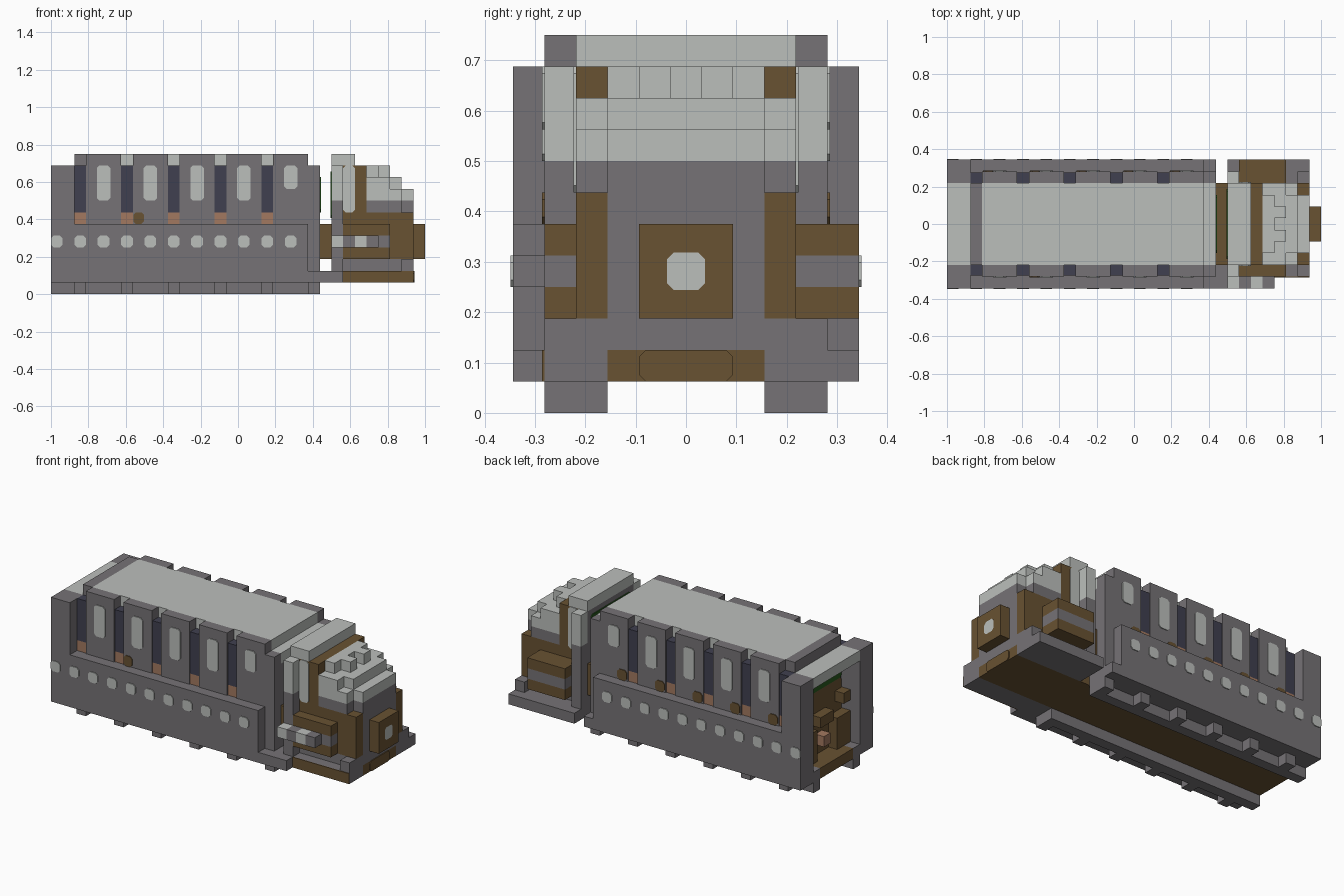
import bpy
from math import cos, sin, pi

if "Cube" in bpy.data.objects:
    bpy.data.objects.remove(bpy.data.objects["Cube"])

U = 1 / 16      # one block


def material(name, r, g, b):
    m = bpy.data.materials.new(name)
    m.use_nodes = True
    m.diffuse_color = (r, g, b, 1)
    m.node_tree.nodes["Principled BSDF"].inputs["Base Color"].default_value = (r, g, b, 1)
    return m


GREY = material("stone grey", .18, .17, .18)
LIGHT = material("light grey", .5, .52, .5)
BROWN = material("dark wood", .14, .084, .032)
DARK = material("slate blue", .051, .051, .08)
TAN = material("copper tan", .36, .19, .117)
GREEN = material("leaf green", .02, .1, .012)


def mesh(name, verts, faces, mat):
    me = bpy.data.meshes.new(name)
    me.from_pydata([[c * U for c in v] for v in verts], [], faces)
    me.materials.append(mat)
    ob = bpy.data.objects.new(name, me)
    bpy.context.collection.objects.link(ob)
    return ob


def box(name, mat, x, y, z):
    """Block from (low, high) pairs, in block units."""
    v = [(a, b, c) for a in x for b in y for c in z]
    f = [(0, 1, 3, 2), (4, 6, 7, 5), (0, 4, 5, 1), (2, 3, 7, 6), (0, 2, 6, 4), (1, 5, 7, 3)]
    return mesh(name, v, f, mat)


def pair(name, mat, x, y, z):
    """The same block on both sides."""
    box("left_" + name, mat, x, y, z)
    box("right_" + name, mat, x, (-y[1], -y[0]), z)


def plate(name, mat, centre, w, h, axis="y", side=1, t=.08):
    """Thin panel with cut corners, facing along an axis."""
    c = .22
    ring = [(w / 2, h / 2 - c), (w / 2 - c, h / 2), (c - w / 2, h / 2), (-w / 2, h / 2 - c)]
    ring += [(-a, -b) for a, b in ring]
    verts = []
    for d in (0, side * t):
        for a, b in ring:
            off = (a, d, b) if axis == "y" else (d, a, b)
            verts.append([p + q for p, q in zip(centre, off)])
    n = len(ring)
    faces = [tuple(range(n)), tuple(range(2 * n - 1, n - 1, -1))]
    faces += [(i, i + n, (i + 1) % n + n, (i + 1) % n) for i in range(n)]
    ob = mesh(name, verts, faces, mat)
    ob.data.validate()
    return ob


# Undercarriage
box("floor", BROWN, (-16, 15), (-2.5, 2.5), (1, 2))
pair("sill", GREY, (-16, 7), (2.5, 5.5), (1, 2))
pair("rail", GREY, (-16, 7), (2.5, 3.5), (0, 1))
for i in range(6):
    x = -14 + 4 * i
    pair("foot", GREY, (x, x + 1), (3.5, 4.5), (0, 1))

# Main body
box("body_core", GREY, (-14, 6), (-3.5, 3.5), (2, 11))
pair("lower_wall", GREY, (-14, 6), (3.5, 5.5), (2, 6))
pair("rear_post", GREY, (-16, -14), (4.5, 5.5), (2, 11))
pair("rear_inner_post", GREY, (-16, -14), (3.5, 4.5), (2, 11))
box("roof", LIGHT, (-13, 6), (-3.5, 3.5), (11, 12))
box("roof_rear_edge", GREY, (-14, -13), (-3.5, 3.5), (11, 12))
box("rear_roof", LIGHT, (-16, -14), (-3.5, 3.5), (10, 11))
pair("front_post", GREY, (6, 7), (3.5, 4.5), (2, 11))
box("front_wall", GREY, (6, 7), (-3.5, 3.5), (2, 10))
box("front_roof", LIGHT, (6, 7), (-3.5, 3.5), (10, 11))
plate("front_wall_foliage", GREEN, (7, 0, 8.5), 5, 3, "x", 1)

# Upper panels, slots and windows
for i in range(5):
    x = -14 + 4 * i
    end = x + 4
    pair("upper_panel", GREY, (x + 1, end), (3.5, 4.5), (6, 12))
    pair("slot", DARK, (x, x + 1), (3.5, 4.4), (7, 11))
    pair("slot_base", TAN, (x, x + 1), (3.5, 4.4), (6, 7))
    low = 9 if i == 4 else 8
    for s in (-1, 1):
        plate("window", LIGHT, (x + 2.5, 4.5 * s, (low + 11) / 2), 1.15, 11 - low, "y", s)
    plate("wood_patch", BROWN, (x + 1.6, 4.5, 6.5), 1, 1, "y", 1)
plate("wood_patch", BROWN, (-8.5, -4.5, 6.5), .9, 1, "y", -1)
for i in range(11):
    for s in (-1, 1):
        plate("rivet", LIGHT, (-15.5 + 2 * i, 5.5 * s, 4.5), 1, 1, "y", s)

# Rear alcove
plate("alcove_panel", BROWN, (-14, 0, 5), 7, 6, "x", -1)
plate("alcove_foliage", GREEN, (-14, 0, 9), 7, 2, "x", -1)
pair("alcove_bench", BROWN, (-15, -14.08), (1.5, 3.5), (2, 5))
box("alcove_table", BROWN, (-15, -14.08), (-1, 1), (5, 6))
box("alcove_box", TAN, (-15, -14.08), (-.5, .5), (3, 4))
pair("alcove_shelf", BROWN, (-15, -14.08), (2.5, 3.5), (6, 7))

# Coupling between body and cab
box("coupling", BROWN, (7, 8), (-3.5, 3.5), (3, 6))
box("step", GREY, (6.99, 9), (-5.5, -2.5), (1, 2))

# Cab base
box("left_footplate", GREY, (8, 15), (2.5, 5.5), (1, 2))
box("right_footplate", GREY, (9, 15), (-4.5, -2.5), (1, 2))
box("footplate_trim", BROWN, (9, 15), (-4.58, -4.5), (1, 2))
plate("front_trim", BROWN, (15, 0, 1.5), 3, 1, "x", 1)
box("cab_base", GREY, (8, 14), (-3.5, 3.5), (2, 3))
pair("cab_back_post", GREY, (8, 9), (3.5, 4.5), (2, 8))
pair("cab_back_cap", LIGHT, (8, 9), (3.5, 4.5), (8, 11))
box("cab_back", GREY, (8, 9), (-3.5, 3.5), (3, 11))
plate("cab_back_foliage", GREEN, (8, 0, 8.5), 6, 4, "x", -1)
box("cab_body", BROWN, (9, 14), (-3.5, 3.5), (3, 7))
box("cab_upper", BROWN, (9, 11), (-3.5, 3.5), (7, 11))
box("cab_back_roof", LIGHT, (8, 10), (-3.5, 3.5), (11, 12))
for s in (-1, 1):
    plate("cab_window", LIGHT, (9.5, 3.5 * s, 9), 1, 4, "y", s)

# Side tanks with a band, and a rod along one side
for z, m in ((3, BROWN), (4, GREY), (5, BROWN)):
    box("left_tank", m, (9, 13), (3.5, 5.5), (z, z + 1))
    box("right_tank", m, (9, 13), (-4.5, -3.5), (z, z + 1))
for i, m in enumerate((LIGHT, GREY, LIGHT, GREY)):
    box("side_rod", m, (8 + i, 9 + i), (-5.5, -4.5), (4, 5))

# Nose
box("nose_panel", GREY, (14, 15), (-2.5, 2.5), (2, 8))
pair("nose_corner", BROWN, (14, 15), (2.5, 3.5), (3, 7))
pair("nose_foot", GREY, (14, 15), (2.5, 4.5), (2, 3))
box("lamp_box", BROWN, (15, 16), (-1.5, 1.5), (3, 6))
plate("lamp", LIGHT, (15.92, 0, 4.5), 1.2, 1.2, "x", 1, .085)

# Stepped cab roof
box("cab_band", GREY, (11, 14), (-3.5, 3.5), (7, 8))
box("roof_step_low", LIGHT, (11, 14), (-3.5, 3.5), (8, 9))
box("roof_step_nose", LIGHT, (14, 15), (-2.5, 2.5), (8, 9))
box("roof_step_mid", LIGHT, (11, 13), (-3.5, 3.5), (9, 10))
box("roof_step_front", LIGHT, (13, 14), (-2.5, 2.5), (9, 10))
box("roof_step_high", LIGHT, (11, 12), (-2.5, 2.5), (10, 11))
pair("roof_step_ridge", LIGHT, (12, 13), (.5, 1.5), (10, 11))
